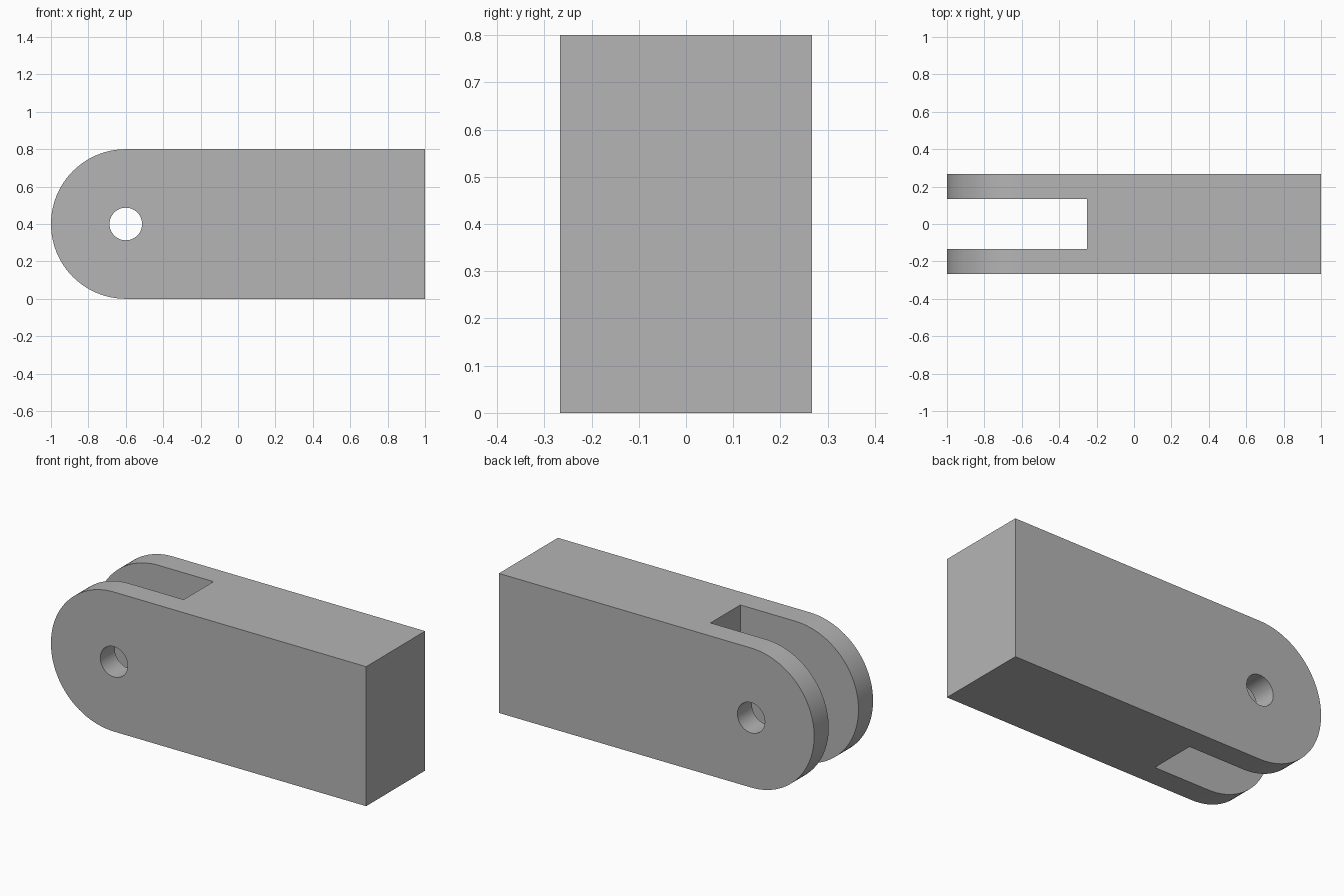
import bpy
import bmesh
import math

cube = bpy.data.objects.get("Cube")
if cube:
    bpy.data.objects.remove(cube, do_unlink=True)

LENGTH, HEIGHT, DEPTH = 2.0, 0.8, 0.534
RADIUS = HEIGHT / 2
PIVOT_X, PIVOT_Z = -LENGTH / 2 + RADIUS, RADIUS
HOLE_RADIUS = 0.087
SLOT_END, SLOT_WIDTH = -0.25, 0.27

grey = bpy.data.materials.new("plain grey")
grey.use_nodes = True
colour = (0.46, 0.46, 0.46, 1)
grey.diffuse_color = colour
grey.node_tree.nodes["Principled BSDF"].inputs["Base Color"].default_value = colour


def arc(radius, start, end, steps):
    """Points (x, z) on an arc about the pivot."""
    angles = [start + (end - start) * i / steps for i in range(steps + 1)]
    return [(PIVOT_X + radius * math.cos(a), PIVOT_Z + radius * math.sin(a)) for a in angles]


def extrude_profile(name, outline, depth):
    """Solid from an x-z outline, centred on y = 0."""
    bm = bmesh.new()
    face = bm.faces.new([bm.verts.new((x, -depth / 2, z)) for x, z in outline])
    result = bmesh.ops.extrude_face_region(bm, geom=[face])
    moved = [v for v in result["geom"] if isinstance(v, bmesh.types.BMVert)]
    bmesh.ops.translate(bm, verts=moved, vec=(0, depth, 0))
    bmesh.ops.recalc_face_normals(bm, faces=bm.faces)
    mesh = bpy.data.meshes.new(name)
    bm.to_mesh(mesh)
    bm.free()
    mesh.materials.append(grey)
    obj = bpy.data.objects.new(name, mesh)
    bpy.context.collection.objects.link(obj)
    return obj


# Block with one rounded end
outline = arc(RADIUS, math.pi / 2, 3 * math.pi / 2, 48)
outline += [(LENGTH / 2, 0), (LENGTH / 2, HEIGHT)]
body = extrude_profile("clevis_body", outline, DEPTH)

# Cutters for the fork slot and the pin hole
slot = extrude_profile("slot_cutter", [(-1.2, -0.2), (SLOT_END, -0.2), (SLOT_END, 1), (-1.2, 1)], SLOT_WIDTH)
hole = extrude_profile("pin_hole_cutter", arc(HOLE_RADIUS, 0, 2 * math.pi, 48)[:-1], DEPTH + 0.2)

bpy.ops.object.select_all(action="DESELECT")
body.select_set(True)
bpy.context.view_layer.objects.active = body
for cutter in (slot, hole):
    cutter.hide_render = True
    cut = body.modifiers.new(cutter.name, "BOOLEAN")
    cut.operation = "DIFFERENCE"
    cut.solver = "EXACT"
    cut.object = cutter
    bpy.ops.object.modifier_apply(modifier=cut.name)
    bpy.data.objects.remove(cutter, do_unlink=True)

# Smooth curves, sharp rims
bpy.ops.object.shade_smooth_by_angle(angle=math.radians(30))
